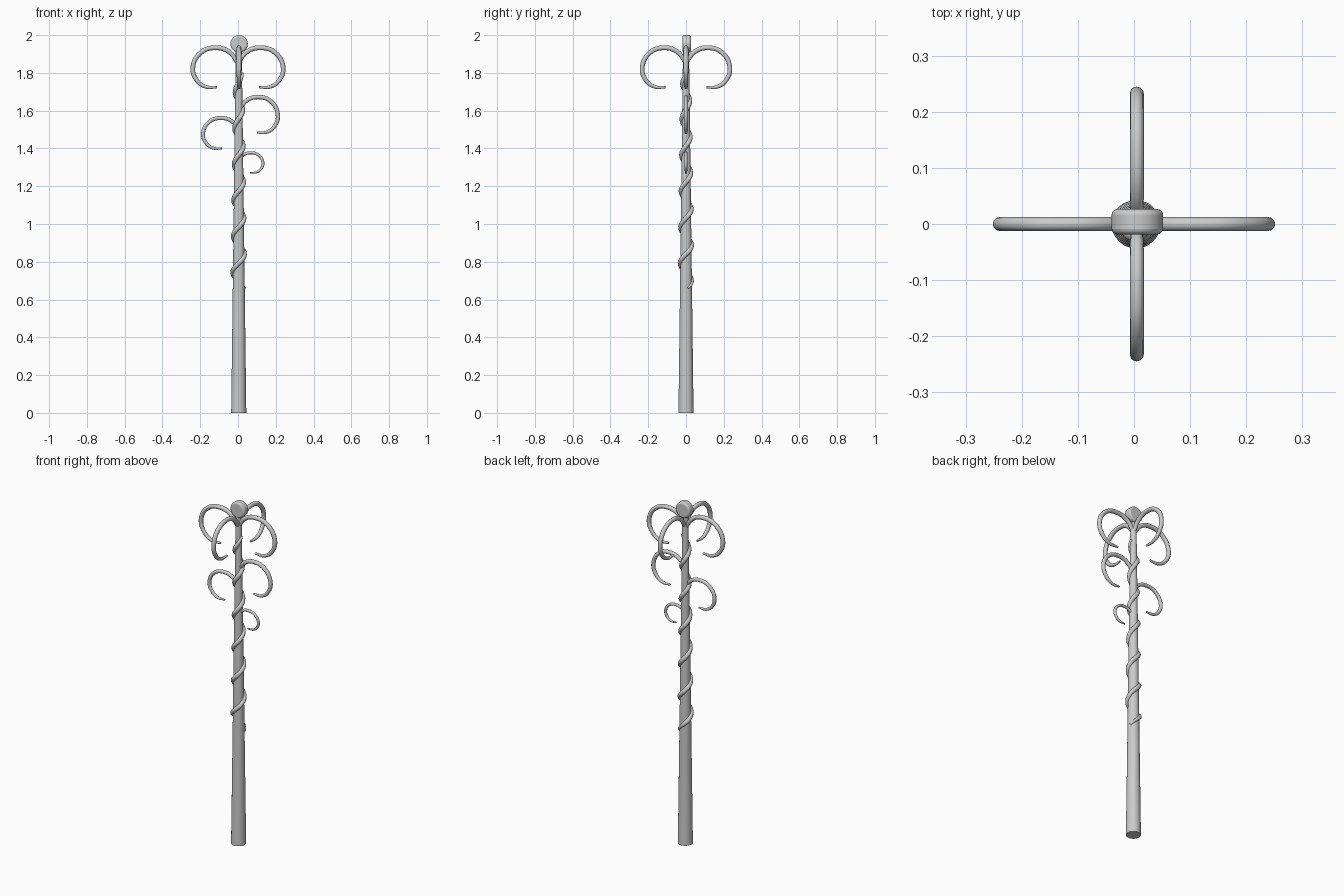
import bpy
from math import pi, cos, sin, radians

if "Cube" in bpy.data.objects:
    bpy.data.objects.remove(bpy.data.objects["Cube"])

CX = 0.004  # pole axis


def pole_radius(z):
    return 0.04 - 0.0125 * z


def tube(name, pts, radii, kind, res=6):
    """Round tapered tube along a path."""
    cu = bpy.data.curves.new(name, 'CURVE')
    cu.dimensions = '3D'
    cu.bevel_depth = 1.0
    cu.bevel_resolution = 4
    cu.resolution_u = res
    cu.use_fill_caps = True
    sp = cu.splines.new(kind)
    if kind == 'BEZIER':
        sp.bezier_points.add(len(pts) - 1)
        for bp, p, r in zip(sp.bezier_points, pts, radii):
            bp.co = p
            bp.radius = r
            bp.handle_left_type = bp.handle_right_type = 'AUTO'
    else:
        sp.points.add(len(pts) - 1)
        for sp_pt, p, r in zip(sp.points, pts, radii):
            sp_pt.co = (*p, 1)
            sp_pt.radius = r
    ob = bpy.data.objects.new(name, cu)
    bpy.context.collection.objects.link(ob)
    return ob


# Tapered pole
bpy.ops.mesh.primitive_cone_add(vertices=32, radius1=pole_radius(0), radius2=pole_radius(1.94),
                                depth=1.94, location=(CX, 0, 0.97))
bpy.context.object.name = "pole"
bpy.ops.object.shade_smooth_by_angle(angle=radians(40))

# Finial disc facing front
bpy.ops.mesh.primitive_cylinder_add(vertices=40, radius=0.046, depth=0.045,
                                    location=(0.006, 0.004, 1.954), rotation=(pi / 2, 0, 0))
disc = bpy.context.object
disc.name = "finial_disc"
bev = disc.modifiers.new("round_edge", 'BEVEL')
bev.width = 0.01
bev.segments = 3
bpy.ops.object.shade_smooth_by_angle(angle=radians(40))

# Curled hooks: shared profile (outward, up), scaled per hook
PROFILE = [(0.0, 0.60), (0.2, 0.90), (0.5, 1.0), (0.82, 0.88), (1.0, 0.5),
           (0.91, 0.17), (0.71, 0.01), (0.47, 0.0)]
TAPER = [0.8, 1.0, 1.0, 1.0, 1.0, 0.9, 0.75, 0.45]


def hook(name, angle, reach, low, high, thick, cx):
    pts = [(cx + cos(angle) * u * reach, sin(angle) * u * reach, low + w * (high - low))
           for u, w in PROFILE]
    tube(name, pts, [thick * t for t in TAPER], 'BEZIER')


for i in range(4):
    hook(f"top_hook_{i + 1}", i * pi / 2, 0.239 if i % 2 == 0 else 0.232,
         1.724, 1.933, 0.0125, 0.0 if i % 2 == 0 else 0.005)
hook("middle_hook_right", 0, 0.207, 1.484, 1.672, 0.0115, CX)
hook("middle_hook_left", pi, 0.189, 1.400, 1.561, 0.0105, CX)
hook("lower_hook_right", 0, 0.128, 1.272, 1.377, 0.008, CX)

# Vine winding up the pole
Z0, Z1, PITCH, N = 0.66, 1.80, 0.191, 190
pts, radii = [], []
for i in range(N + 1):
    z = Z0 + (Z1 - Z0) * i / N
    a = 2 * pi * (z - 0.84) / PITCH
    r = pole_radius(z) + 0.001
    pts.append((CX + r * cos(a), r * sin(a), z))
    ends = min(1, 0.45 + (z - Z0) / 0.12, 0.5 + (Z1 - z) / 0.12)
    radii.append(0.0125 * ends)
tube("vine", pts, radii, 'POLY')
